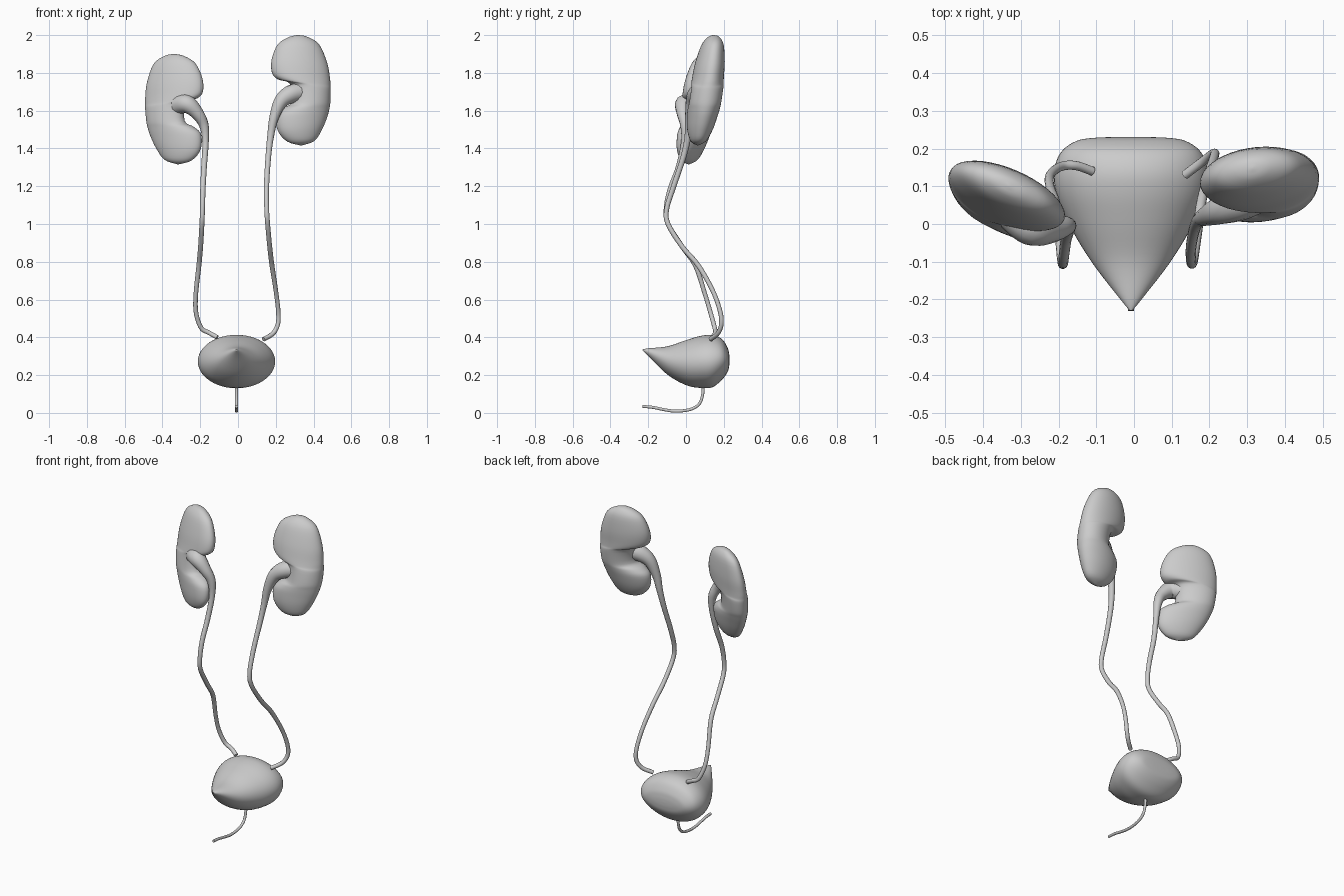
import bpy, math
from mathutils import Vector

if "Cube" in bpy.data.objects:
    bpy.data.objects.remove(bpy.data.objects["Cube"])


def smooth_path(rows, steps):
    """Catmull-Rom interpolation of rows of numbers."""
    out = []
    n = len(rows)
    for i in range(n - 1):
        p0, p1, p2, p3 = (rows[max(0, min(n - 1, i + k))] for k in (-1, 0, 1, 2))
        for s in range(steps):
            t = s / steps
            out.append([0.5 * (2 * b + (c - a) * t + (2 * a - 5 * b + 4 * c - d) * t * t
                               + (3 * b - a - 3 * c + d) * t ** 3)
                        for a, b, c, d in zip(p0, p1, p2, p3)])
    out.append(list(rows[-1]))
    return out


def loft(name, stations, steps=4, sides=40, flip=False):
    """Skin elliptical rings; a station holds a centre and two half axes."""
    verts, faces = [], []
    rings = smooth_path(stations, steps)
    for r in rings:
        c, a, b = Vector(r[0:3]), Vector(r[3:6]), Vector(r[6:9])
        for k in range(sides):
            ang = 2 * math.pi * k / sides
            verts.append(c + a * math.cos(ang) + b * math.sin(ang))
    for i in range(len(rings) - 1):
        for k in range(sides):
            m = (k + 1) % sides
            f = (i * sides + k, i * sides + m, (i + 1) * sides + m, (i + 1) * sides + k)
            faces.append(f[::-1] if flip else f)
    cap = tuple(range(sides))
    end = tuple(range((len(rings) - 1) * sides, len(rings) * sides))
    faces += [cap, end[::-1]] if flip else [cap[::-1], end]
    mesh = bpy.data.meshes.new(name)
    mesh.from_pydata(verts, [], faces)
    mesh.shade_smooth()
    obj = bpy.data.objects.new(name, mesh)
    bpy.context.collection.objects.link(obj)
    return obj


def tube(name, points):
    """Round tube through (x, y, z, radius) points."""
    curve = bpy.data.curves.new(name, 'CURVE')
    curve.dimensions = '3D'
    curve.bevel_depth = 1.0
    curve.bevel_resolution = 5
    curve.use_fill_caps = True
    path = smooth_path(points, 6)
    sp = curve.splines.new('POLY')
    sp.points.add(len(path) - 1)
    for p, (x, y, z, r) in zip(sp.points, path):
        p.co = (x, y, z, 1)
        p.radius = r
    sp.use_smooth = True
    obj = bpy.data.objects.new(name, curve)
    bpy.context.collection.objects.link(obj)
    return obj


# Kidneys: inner x, inner z, outer x, outer z, half thickness
KIDNEY = [(.312, 2.0, .318, 2.0, .003), (.265, 1.988, .365, 1.992, .03),
          (.21, 1.95, .43, 1.95, .057), (.178, 1.87, .473, 1.85, .076),
          (.18, 1.80, .487, 1.77, .082), (.212, 1.765, .490, 1.735, .084),
          (.275, 1.742, .491, 1.71, .084), (.285, 1.645, .489, 1.645, .084),
          (.24, 1.615, .484, 1.61, .084), (.203, 1.575, .472, 1.565, .08),
          (.21, 1.495, .445, 1.50, .066), (.26, 1.437, .405, 1.44, .04),
          (.33, 1.416, .338, 1.416, .003)]


def kidney(name, side, dz, skew, mid_y, lean, shear, thick):
    stations = []
    for xi, zi, xo, zo, t in KIDNEY:
        ends = []
        for x, z in ((xi, zi), (xo, zo)):
            x += skew * (z - 1.7)
            y = mid_y + lean * (z - 1.7) + shear * (x - .335)
            ends.append(Vector((side * x, y, z + dz)))
        c, a = (ends[0] + ends[1]) / 2, (ends[1] - ends[0]) / 2
        stations.append((*c, *a, 0, t * thick, 0))
    return loft(name, stations, flip=side > 0)


kidney("kidney_right_side", 1, 0, 0, .105, .15, .1, 1.0)
kidney("kidney_left_side", -1, -.1, .06, .06, .14, .36, .9)

# Ureters with funnel-shaped renal pelvis
tube("ureter_right_side", [
    (.33, .08, 1.70, .05), (.275, .055, 1.685, .048), (.225, .035, 1.645, .037),
    (.19, .02, 1.56, .025), (.172, .01, 1.46, .018), (.16, -.015, 1.35, .015),
    (.151, -.065, 1.2, .014), (.152, -.102, 1.08, .013), (.157, -.095, 1.0, .013),
    (.168, -.02, .88, .013), (.18, .065, .78, .013), (.2, .14, .65, .012),
    (.213, .18, .54, .012), (.211, .187, .47, .012), (.185, .168, .42, .012),
    (.135, .13, .39, .012)])
tube("ureter_left_side", [
    (-.32, .03, 1.63, .05), (-.27, -.01, 1.635, .048), (-.215, -.015, 1.585, .034),
    (-.18, -.005, 1.52, .025), (-.172, -.01, 1.43, .017), (-.18, -.04, 1.3, .015),
    (-.186, -.085, 1.18, .014), (-.188, -.105, 1.08, .013), (-.191, -.095, 1.0, .013),
    (-.198, -.02, .88, .013), (-.207, .05, .78, .013), (-.223, .1, .63, .012),
    (-.222, .13, .53, .012), (-.195, .152, .45, .012), (-.155, .155, .425, .012),
    (-.11, .14, .4, .012)])

# Bladder: y, centre z, half width, half height
BLADDER = [(-.23, .333, .003, .003), (-.2, .322, .028, .02), (-.1, .278, .105, .074),
           (0, .266, .165, .119), (.08, .27, .198, .138), (.14, .274, .204, .138),
           (.19, .283, .186, .108), (.22, .281, .145, .065), (.229, .28, .09, .03),
           (.231, .28, .004, .002)]
loft("bladder", [(-.008, y, z, w, 0, 0, 0, 0, h) for y, z, w, h in BLADDER],
     steps=5, sides=48, flip=True)

# Urethra
tube("urethra", [(-.008, y, z, .008) for y, z in (
    (.09, .17), (.09, .11), (.075, .055), (.04, .025), (-.01, .012),
    (-.07, .01), (-.13, .02), (-.18, .03), (-.23, .034))])
